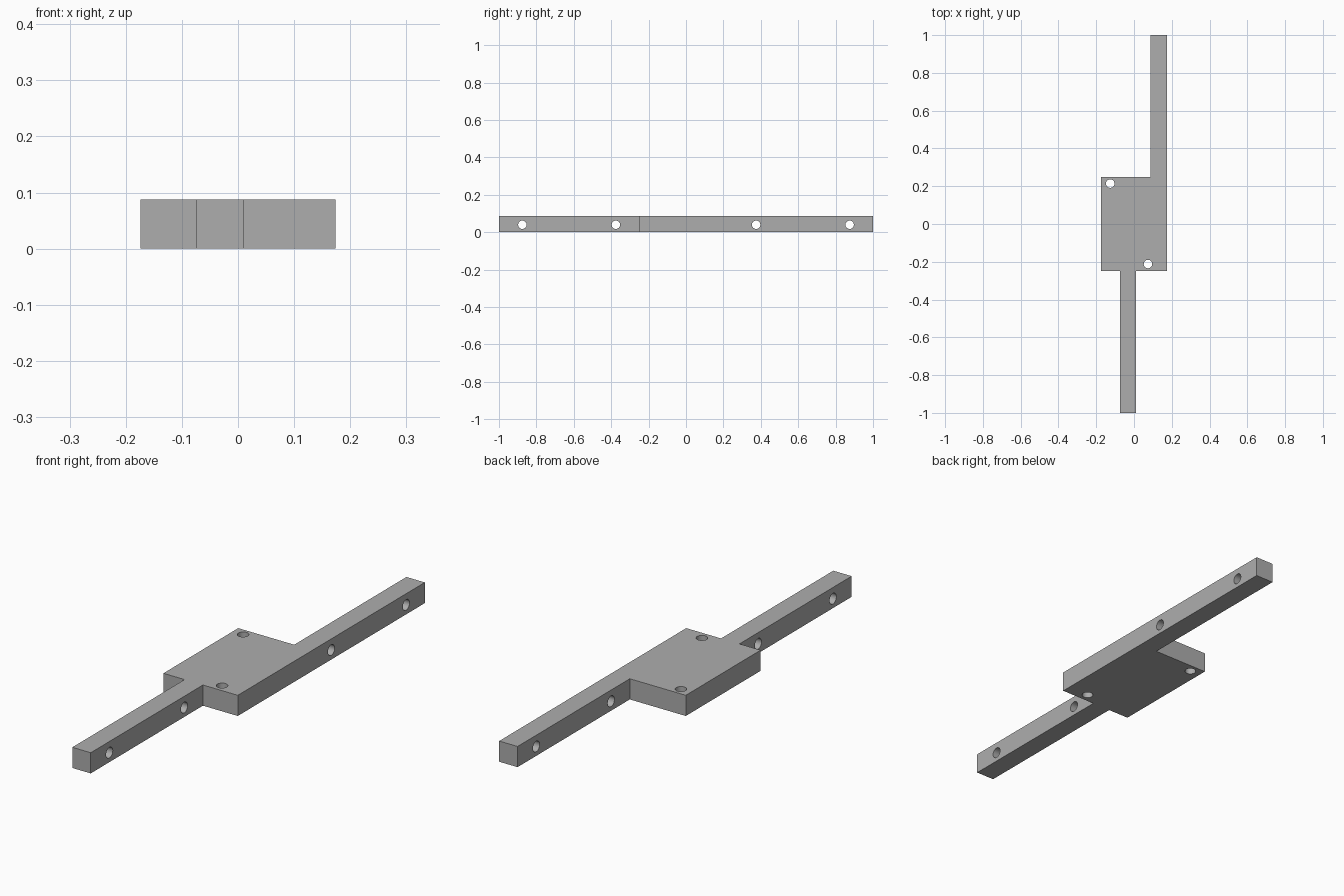
import bpy
import bmesh
import math

cube = bpy.data.objects.get("Cube")
if cube:
    bpy.data.objects.remove(cube, do_unlink=True)

HALF_W, HALF_PLATE, HALF_L = 0.174, 0.25, 1.0
HEIGHT, BAR, HOLE_R = 0.0875, 0.086, 0.0225
FRONT_BAR = -0.075            # left edge of the front arm
REAR_BAR = HALF_W - BAR       # rear arm is flush with the plate side

grey = bpy.data.materials.new("plain_grey")
grey.use_nodes = True
colour = (0.42, 0.42, 0.42, 1)
grey.diffuse_color = colour
grey.node_tree.nodes["Principled BSDF"].inputs["Base Color"].default_value = colour

# Plate and both arms: one extruded outline
outline = [
    (-HALF_W, -HALF_PLATE), (FRONT_BAR, -HALF_PLATE),
    (FRONT_BAR, -HALF_L), (FRONT_BAR + BAR, -HALF_L),
    (FRONT_BAR + BAR, -HALF_PLATE), (HALF_W, -HALF_PLATE),
    (HALF_W, HALF_L), (REAR_BAR, HALF_L),
    (REAR_BAR, HALF_PLATE), (-HALF_W, HALF_PLATE),
]
bm = bmesh.new()
face = bm.faces.new([bm.verts.new((x, y, 0)) for x, y in outline])
extruded = bmesh.ops.extrude_face_region(bm, geom=[face])["geom"]
top = [v for v in extruded if isinstance(v, bmesh.types.BMVert)]
bmesh.ops.translate(bm, verts=top, vec=(0, 0, HEIGHT))
bmesh.ops.recalc_face_normals(bm, faces=bm.faces)
mesh = bpy.data.meshes.new("mounting_bracket")
bm.to_mesh(mesh)
bm.free()
bracket = bpy.data.objects.new("mounting_bracket", mesh)
bpy.context.collection.objects.link(bracket)
mesh.materials.append(grey)


def drill(name, location, rotation=(0, 0, 0)):
    """Cut a round hole through the bracket."""
    bpy.ops.mesh.primitive_cylinder_add(
        vertices=32, radius=HOLE_R, depth=0.3, location=location, rotation=rotation)
    cutter = bpy.context.object
    cutter.name = name
    cutter.hide_render = True
    cutter.data.materials.append(grey)
    cut = bracket.modifiers.new(name, "BOOLEAN")
    cut.operation = "DIFFERENCE"
    cut.solver = "EXACT"
    cut.object = cutter
    bpy.ops.object.select_all(action="DESELECT")
    bracket.select_set(True)
    bpy.context.view_layer.objects.active = bracket
    bpy.ops.object.modifier_apply(modifier=name)
    bpy.data.objects.remove(cutter, do_unlink=True)


# Cross holes through the arms
for bar_x, side in ((FRONT_BAR, -1), (REAR_BAR, 1)):
    for y in (0.375, 0.875):
        drill("arm_hole", (bar_x + BAR / 2, side * y, 0.04), (0, math.pi / 2, 0))

# Vertical holes in opposite plate corners
for x, y in ((-0.126, 0.214), (0.074, -0.212)):
    drill("plate_hole", (x, y, HEIGHT / 2))

bpy.ops.object.shade_smooth_by_angle(angle=math.radians(30))
